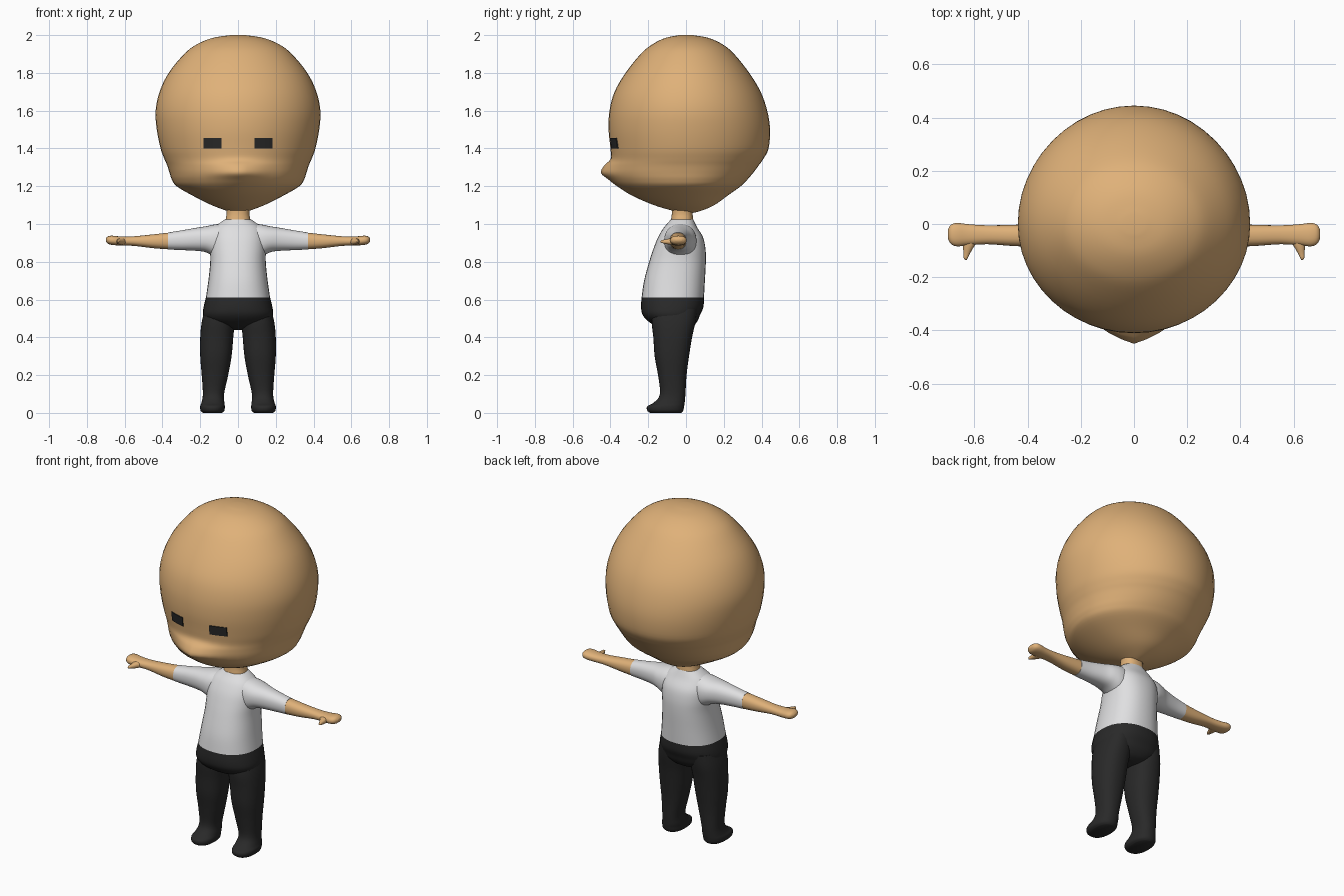
import bpy, bmesh, math

if "Cube" in bpy.data.objects:
    bpy.data.objects.remove(bpy.data.objects["Cube"])


def material(name, rgb):
    m = bpy.data.materials.new(name)
    m.diffuse_color = (*rgb, 1)
    m.use_nodes = True
    m.node_tree.nodes["Principled BSDF"].inputs["Base Color"].default_value = m.diffuse_color
    return m


skin = material("skin", (0.74, 0.44, 0.19))
white = material("white cloth", (0.74, 0.74, 0.75))
black = material("black cloth", (0.022, 0.022, 0.022))


def smooth_rows(rows, steps):
    """Catmull-Rom interpolation between the given sections."""
    out = []
    for i in range(len(rows) - 1):
        p0, p1 = rows[max(i - 1, 0)], rows[i]
        p2, p3 = rows[i + 1], rows[min(i + 2, len(rows) - 1)]
        for s in range(steps):
            t = s / steps
            out.append([0.5 * (2 * b + (c - a) * t + (2 * a - 5 * b + 4 * c - d) * t * t
                               + (3 * b - a - 3 * c + d) * t ** 3)
                        for a, b, c, d in zip(p0, p1, p2, p3)])
    out.append(list(rows[-1]))
    return out


def finish(name, bm, mat, mirror=False):
    bmesh.ops.recalc_face_normals(bm, faces=bm.faces)
    me = bpy.data.meshes.new(name)
    bm.to_mesh(me)
    bm.free()
    me.materials.append(mat)
    ob = bpy.data.objects.new(name, me)
    bpy.context.collection.objects.link(ob)
    if mirror:
        ob.modifiers.new("mirror", "MIRROR").use_mirror_merge = False
    bpy.ops.object.select_all(action='DESELECT')
    ob.select_set(True)
    bpy.context.view_layer.objects.active = ob
    bpy.ops.object.shade_smooth_by_angle(angle=math.radians(50))
    return ob


def rounded(row, ang, power=2.3):
    """Rounded section spanning a0..a1 and b0..b1."""
    _, a0, a1, b0, b1 = row
    c, s = math.cos(ang), math.sin(ang)
    return ((a0 + a1) / 2 + (a1 - a0) / 2 * math.copysign(abs(c) ** (2 / power), c),
            (b0 + b1) / 2 + (b1 - b0) / 2 * math.copysign(abs(s) ** (2 / power), s))


def head_section(row, ang):
    """Oval with its own front and back depth, plus a pointed nose."""
    _, w, front, back, nose = row
    x, s = w * math.cos(ang), math.sin(ang)
    y = s * (back if s > 0 else front)
    if s < 0:
        y -= nose * max(0, 1 - abs(x) / 0.17)
    return x, y


def loft(name, rows, mat, axis="z", mirror=False, section=rounded, n=32, steps=4):
    bm = bmesh.new()
    rings = []
    for row in smooth_rows(rows, steps):
        ring = []
        for k in range(n):
            a, b = section(row, 2 * math.pi * k / n)
            t = row[0]
            ring.append(bm.verts.new({"z": (a, b, t), "x": (t, a, b), "y": (a, t, b)}[axis]))
        rings.append(ring)
    for r, q in zip(rings, rings[1:]):
        for k in range(n):
            bm.faces.new((r[k], r[(k + 1) % n], q[(k + 1) % n], q[k]))
    bm.faces.new(rings[0])
    bm.faces.new(rings[-1])
    return finish(name, bm, mat, mirror)


# Head: height, half width, front depth, back depth, nose
head_rows = [
    (1.055, .015, .02, .02, 0), (1.07, .06, .07, .08, 0), (1.10, .14, .17, .15, 0),
    (1.15, .24, .285, .22, 0), (1.20, .325, .355, .29, .01), (1.235, .35, .385, .325, .025),
    (1.27, .362, .40, .355, .05), (1.31, .375, .40, .385, .033), (1.345, .39, .395, .41, .004),
    (1.40, .41, .40, .437, 0), (1.50, .43, .41, .445, 0), (1.60, .436, .405, .43, 0),
    (1.70, .415, .378, .395, 0), (1.80, .367, .32, .335, 0), (1.90, .285, .24, .255, 0),
    (1.95, .22, .18, .195, 0), (1.985, .135, .11, .12, 0), (2.0, .04, .035, .035, 0)]
loft("head", head_rows, skin, section=head_section, n=48)

# Eyes: thin plates that follow the face
bm = bmesh.new()
cols = []
for i in range(6):
    x = .088 + .094 * i / 5
    col = []
    for z, w, f in ((1.40, .41, .40), (1.455, .421, .406)):
        y = -f * math.sqrt(1 - (x / w) ** 2)
        col += [bm.verts.new((x, y - .005, z)), bm.verts.new((x, y + .003, z))]
    cols.append(col)
for p, q in zip(cols, cols[1:]):
    for a, b in ((0, 1), (1, 3), (3, 2), (2, 0)):
        bm.faces.new((p[a], p[b], q[b], q[a]))
for c in (cols[0], cols[-1]):
    bm.faces.new((c[0], c[1], c[3], c[2]))
finish("eyes", bm, black, mirror=True)

# Neck
loft("neck", [(.98, -.075, .075, -.085, .04), (1.03, -.064, .064, -.078, .037),
              (1.06, -.06, .06, -.075, .035), (1.12, -.065, .065, -.075, .035)], skin)

# Shirt body and sleeves
loft("shirt", [(.61, -.17, .17, -.235, .095), (.70, -.157, .157, -.222, .10),
               (.80, -.147, .147, -.195, .105), (.87, -.148, .148, -.172, .103),
               (.93, -.145, .145, -.148, .09), (.98, -.125, .125, -.118, .06),
               (1.01, -.09, .09, -.092, .045), (1.025, -.068, .068, -.08, .038)], white)
loft("sleeve", [(.04, -.11, .05, .80, 1.005), (.12, -.115, .055, .825, .998),
                (.17, -.11, .045, .85, .988), (.22, -.10, .025, .858, .98),
                (.30, -.09, .008, .862, .966), (.37, -.086, .001, .865, .955)],
     white, axis="x", mirror=True)

# Bare forearm with mitten hand, and thumb
loft("forearm", [(.368, -.085, 0, .866, .954), (.45, -.083, -.003, .872, .945),
                 (.55, -.076, -.005, .884, .935), (.62, -.08, -.001, .886, .934),
                 (.665, -.084, .004, .889, .938), (.688, -.075, -.003, .895, .935),
                 (.70, -.055, -.022, .908, .924)], skin, axis="x", mirror=True, n=24)
loft("thumb", [(-.055, .58, .645, .89, .925), (-.08, .598, .643, .89, .924),
               (-.11, .616, .641, .895, .918), (-.128, .625, .64, .90, .915),
               (-.135, .629, .635, .904, .91)], skin, axis="y", mirror=True, n=16)

# Trouser hips and legs with feet
loft("trouser_hips", [(.44, -.05, .05, -.10, .0), (.455, -.10, .10, -.15, .035),
                      (.485, -.165, .165, -.20, .06), (.52, -.185, .185, -.23, .075),
                      (.56, -.182, .182, -.238, .092), (.61, -.17, .17, -.235, .095)], black)
loft("trouser_leg", [(0, .085, .185, -.19, -.025), (.012, .072, .198, -.205, -.015),
                     (.035, .07, .20, -.205, -.01), (.055, .072, .193, -.17, -.007),
                     (.10, .074, .186, -.138, -.003), (.20, .052, .192, -.148, .003),
                     (.30, .034, .20, -.166, .016), (.40, .025, .20, -.173, .032),
                     (.48, .018, .192, -.182, .05), (.55, .02, .175, -.18, .06)],
     black, mirror=True)
